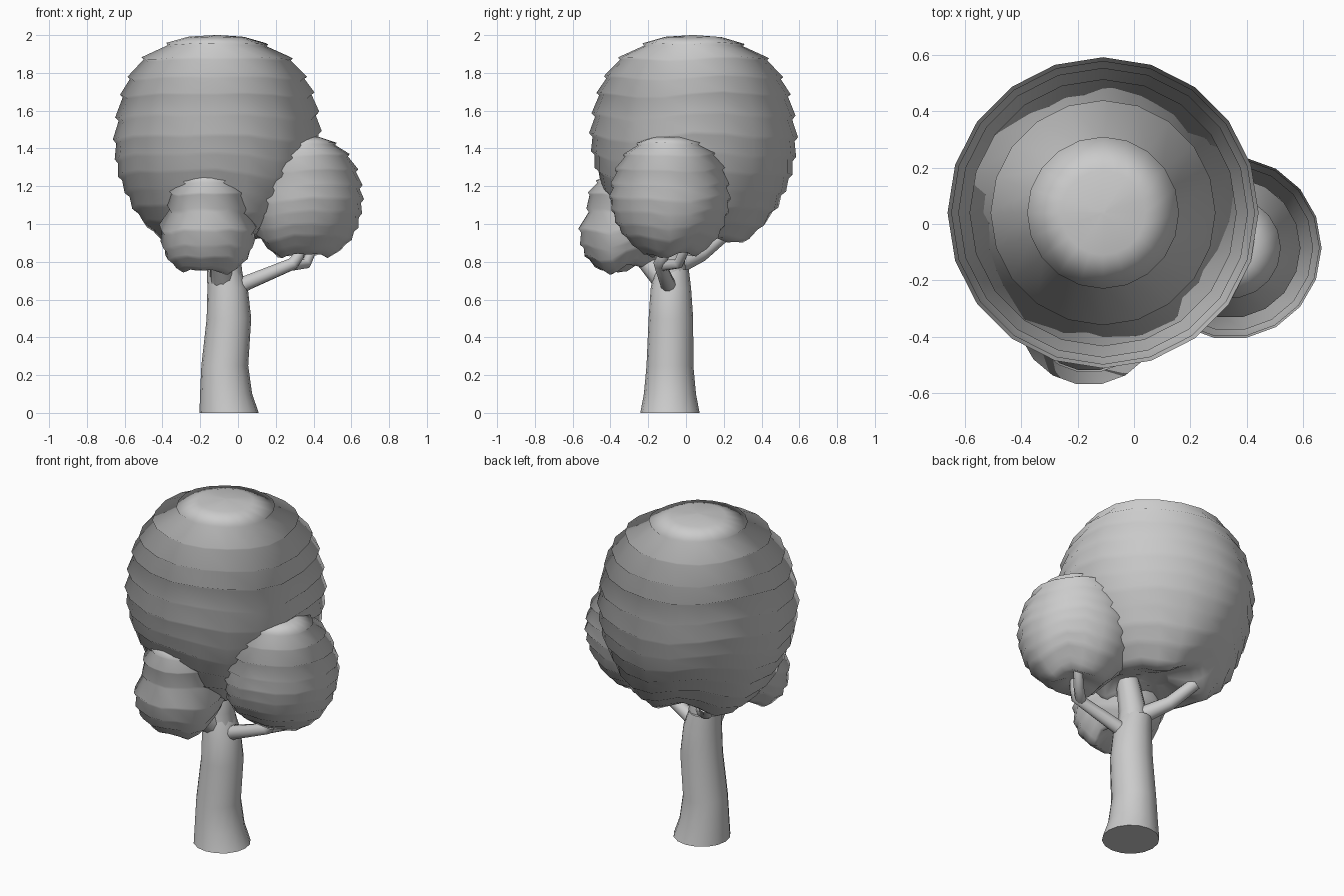
import bpy, bmesh, math

if "Cube" in bpy.data.objects:
    bpy.data.objects.remove(bpy.data.objects["Cube"])


def loft(name, rings, angle=50):
    """Skin a stack of rings, closing both ends."""
    bm = bmesh.new()
    rows = [[bm.verts.new(p) for p in ring] for ring in rings]
    n = len(rows[0])
    for a, b in zip(rows, rows[1:]):
        for i in range(n):
            j = (i + 1) % n
            bm.faces.new((a[i], a[j], b[j], b[i]))
    bm.faces.new(rows[0])
    bm.faces.new(rows[-1])
    bmesh.ops.recalc_face_normals(bm, faces=bm.faces)
    mesh = bpy.data.meshes.new(name)
    bm.to_mesh(mesh)
    bm.free()
    ob = bpy.data.objects.new(name, mesh)
    bpy.context.collection.objects.link(ob)
    smooth(ob, angle)
    return ob


def smooth(ob, angle=50):
    bpy.ops.object.select_all(action='DESELECT')
    ob.select_set(True)
    bpy.context.view_layer.objects.active = ob
    bpy.ops.object.shade_smooth_by_angle(angle=math.radians(angle))


def ring(cx, cy, z, r, sides, wave=0.0, phase=0.0, tilt=0.0):
    pts = []
    for i in range(sides):
        t = math.tau * i / sides
        dz = wave * (math.sin(3 * t + phase) + 0.7 * math.sin(5 * t + 2 * phase))
        y = r * math.sin(t)
        pts.append((cx + r * math.cos(t), cy + y, z + dz + tilt * y))
    return pts


def crown(name, cx, cy, rims, sides, wave, tuck, tilt=0.0):
    """Leaf ball of overlapping tiers: every rim flares out, then softly tucks under."""
    rings = []
    top_z, low_z = rims[0][0], rims[-2][0]
    for k, (z, r) in enumerate(rims):
        depth = (top_z - z) / (top_z - low_z)
        w, ph = wave * (0.1 + 1.2 * depth) * min(1, r * 4), 0.25 * k + cx * 9
        tl = tilt * depth
        rings.append(ring(cx, cy, z, r, sides, w, ph, tl))
        if 1 < k < len(rims) - 2:
            drop = 0.012 if depth < 0.3 else 0.02
            rings.append(ring(cx, cy, z - drop, r - tuck * min(1, 0.4 + 1.5 * depth)
                              - 0.05 * max(0, depth - 0.6), sides, w, ph, tl))
    return loft(name, rings, 179)


def branch(name, points):
    """Tapered round limb; points are (x, y, z, radius)."""
    cu = bpy.data.curves.new(name, 'CURVE')
    cu.dimensions = '3D'
    cu.bevel_depth = 1.0
    cu.bevel_resolution = 3
    cu.use_fill_caps = True
    sp = cu.splines.new('POLY')
    sp.points.add(len(points) - 1)
    for p, (x, y, z, r) in zip(sp.points, points):
        p.co = (x, y, z, 1)
        p.radius = r
    ob = bpy.data.objects.new(name, cu)
    bpy.context.collection.objects.link(ob)
    bpy.ops.object.select_all(action='DESELECT')
    ob.select_set(True)
    bpy.context.view_layer.objects.active = ob
    bpy.ops.object.convert(target='MESH')
    smooth(bpy.context.view_layer.objects.active)


# Trunk, flared at the foot and gently bent: (x, y, z, radius)
trunk = [(-0.047, -0.085, 0, 0.157), (-0.063, -0.085, 0.1, 0.138),
         (-0.07, -0.085, 0.25, 0.124), (-0.048, -0.08, 0.5, 0.118),
         (-0.055, -0.08, 0.66, 0.107), (-0.075, -0.075, 0.76, 0.09)]
loft("trunk", [ring(x, y, z, r, 16) for x, y, z, r in trunk])

# Limbs carrying the leaf balls
branch("main_limb", [(-0.06, -0.08, 0.64, 0.095), (-0.06, -0.08, 0.8, 0.078), (-0.01, -0.08, 1.04, 0.06)])
branch("right_branch", [(-0.02, -0.08, 0.65, 0.042), (0.05, -0.1, 0.69, 0.04), (0.29, -0.14, 0.79, 0.033),
                        (0.32, -0.12, 0.83, 0.03), (0.34, -0.09, 0.95, 0.028)])
branch("right_twig", [(0.27, -0.13, 0.78, 0.03), (0.36, -0.04, 0.79, 0.028), (0.4, 0.0, 0.88, 0.025)])
branch("front_branch", [(-0.08, -0.1, 0.69, 0.07), (-0.1, -0.2, 0.79, 0.05), (-0.15, -0.3, 0.9, 0.04)])
branch("back_branch", [(-0.09, -0.05, 0.78, 0.05), (-0.19, 0.08, 0.84, 0.04), (-0.27, 0.2, 0.94, 0.035)])

# Leaf balls: (height, radius) of each tier rim, ending in a hollow underside
crown("main_crown", -0.11, 0.04,
      [(2.0, 0.01), (1.99, 0.15), (1.955, 0.27), (1.88, 0.40), (1.78, 0.475), (1.69, 0.515),
       (1.58, 0.54), (1.47, 0.553), (1.37, 0.543), (1.28, 0.525), (1.19, 0.49), (1.10, 0.45),
       (1.02, 0.39), (0.95, 0.31), (0.93, 0.22), (0.98, 0.08)], 20, 0.024, 0.018)

crown("right_crown", 0.342, -0.085,
      [(1.468, 0.01), (1.46, 0.09), (1.43, 0.18), (1.37, 0.25), (1.29, 0.295), (1.21, 0.318),
       (1.14, 0.325), (1.07, 0.315), (1.0, 0.295), (0.94, 0.26), (0.88, 0.20), (0.835, 0.14),
       (0.87, 0.05)], 18, 0.015, 0.016)

crown("front_crown", -0.16, -0.315,
      [(1.275, 0.01), (1.268, 0.09), (1.23, 0.165), (1.17, 0.208), (1.09, 0.215), (0.99, 0.258),
       (0.91, 0.25), (0.85, 0.225), (0.79, 0.17), (0.765, 0.12), (0.83, 0.05)], 18, 0.02, 0.014, 0.15)
